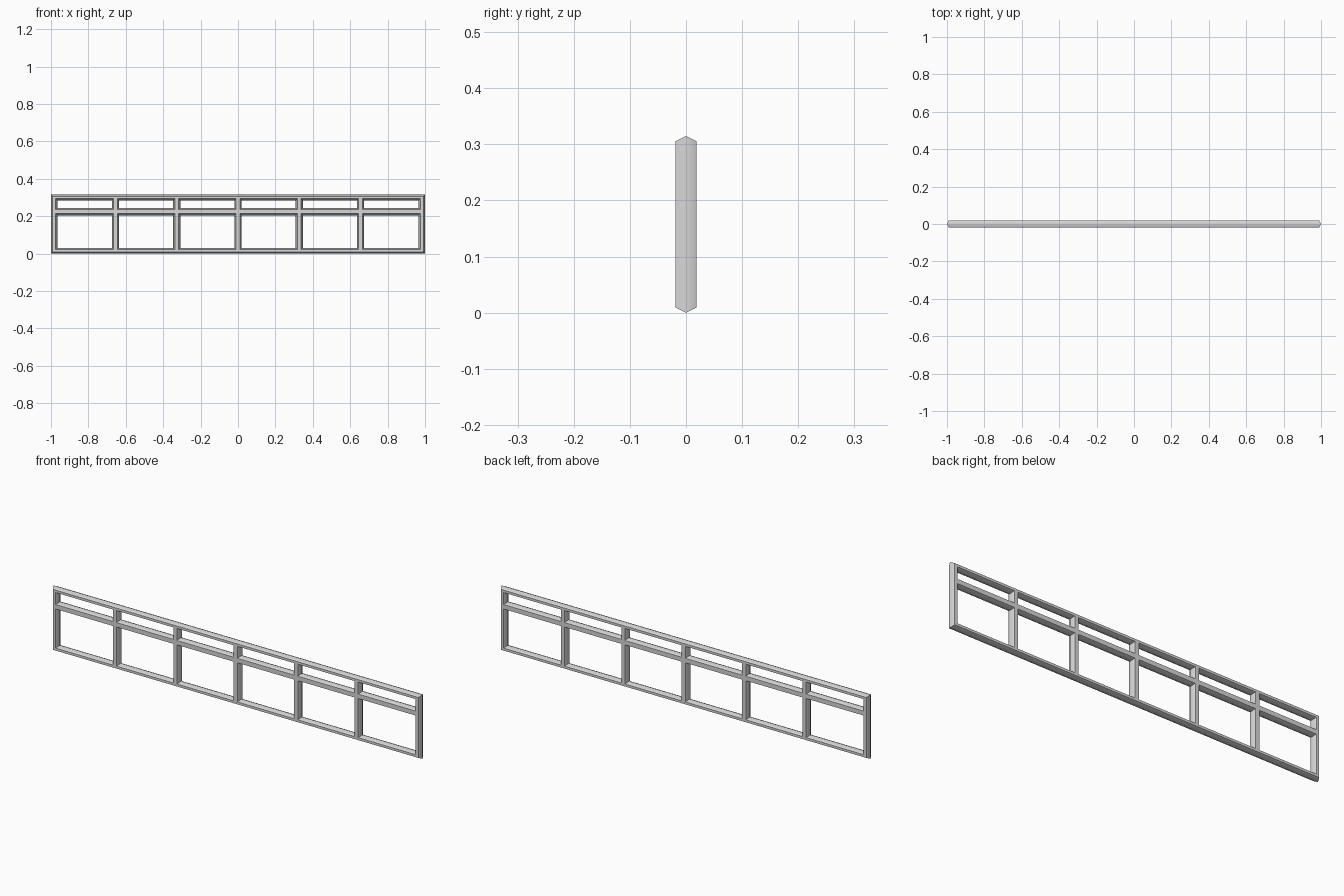
import bpy, bmesh, math

cube = bpy.data.objects.get("Cube")
if cube:
    bpy.data.objects.remove(cube, do_unlink=True)

DEPTH = 0.019    # half thickness of every bar
SLOPE = 0.0095   # how far the side ridge stands out beyond the flat faces
TOP = 0.315

grey = bpy.data.materials.new("light_grey")
grey.use_nodes = True
grey.diffuse_color = (0.68, 0.68, 0.68, 1)
grey.node_tree.nodes["Principled BSDF"].inputs["Base Color"].default_value = (0.68, 0.68, 0.68, 1)


def span(centre, half):
    return [centre - half, centre + half]


# Limits of the flat faces, two per bar: seven uprights and three rails
END_FLAT, RAIL_FLAT = 0.008, 0.006
end = 1 - SLOPE - END_FLAT
low = SLOPE + RAIL_FLAT
xs = []
for i in range(-3, 4):
    xs += span(end * i / 3, END_FLAT if abs(i) == 3 else 0.010)
zs = span(low, RAIL_FLAT) + span(0.224, 0.011) + span(TOP - low, RAIL_FLAT)

bm = bmesh.new()


def ring(x0, x1, z0, z1, y):
    return [bm.verts.new(p) for p in ((x0, y, z0), (x1, y, z0), (x1, y, z1), (x0, y, z1))]


def bevelled_edge(x0, x1, z0, z1, slope):
    """Two sloping bands meeting in a ridge; slope is negative in an opening."""
    rings = [ring(x0 - w, x1 + w, z0 - w, z1 + w, y)
             for y, w in ((-DEPTH, 0), (0, slope), (DEPTH, 0))]
    for a, b in zip(rings, rings[1:]):
        for i in range(4):
            j = (i + 1) % 4
            bm.faces.new((a[i], a[j], b[j], b[i]))


# Outer rim and flat faces, with a rim in place of each opening
bevelled_edge(xs[0], xs[-1], zs[0], zs[-1], SLOPE)
for i, (x0, x1) in enumerate(zip(xs, xs[1:])):
    for k, (z0, z1) in enumerate(zip(zs, zs[1:])):
        if i % 2 and k % 2:
            bevelled_edge(x0, x1, z0, z1, -SLOPE)
        else:
            for y in (-DEPTH, DEPTH):
                bm.faces.new(ring(x0, x1, z0, z1, y))

bmesh.ops.remove_doubles(bm, verts=bm.verts, dist=0.0005)
bmesh.ops.recalc_face_normals(bm, faces=bm.faces)
mesh = bpy.data.meshes.new("window_frame")
bm.to_mesh(mesh)
bm.free()
mesh.materials.append(grey)
frame = bpy.data.objects.new("window_frame", mesh)
bpy.context.collection.objects.link(frame)

# Soft side ridges, crisp flat faces and corners
bpy.ops.object.select_all(action="DESELECT")
frame.select_set(True)
bpy.context.view_layer.objects.active = frame
bpy.ops.object.shade_smooth_by_angle(angle=math.radians(58))
